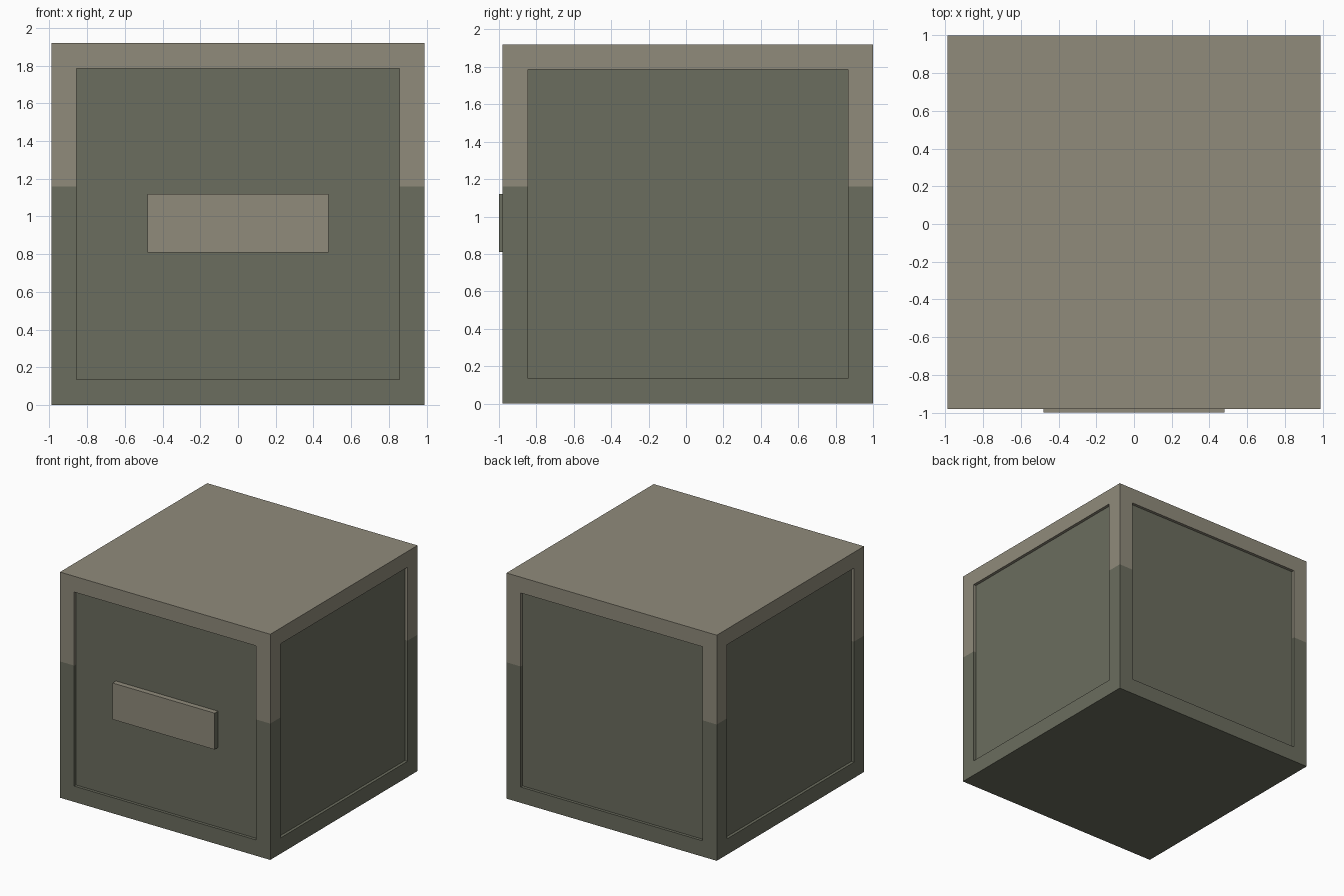
import bpy
import bmesh
from mathutils import Matrix, Vector

if "Cube" in bpy.data.objects:
    bpy.data.objects.remove(bpy.data.objects["Cube"], do_unlink=True)


def make_material(name, srgb):
    linear = [((c / 255 + 0.055) / 1.055) ** 2.4 for c in srgb] + [1.0]
    mat = bpy.data.materials.new(name)
    mat.use_nodes = True
    mat.diffuse_color = linear
    mat.node_tree.nodes["Principled BSDF"].inputs["Base Color"].default_value = linear
    return mat


LIGHT, DARK = 0, 1
materials = [make_material("warm stone", (144, 139, 123)),
             make_material("dark olive", (107, 109, 94))]


def new_box(low, high):
    low, high = Vector(low), Vector(high)
    bm = bmesh.new()
    place = Matrix.Translation((low + high) / 2) @ Matrix.Diagonal((*(high - low), 1))
    bmesh.ops.create_cube(bm, size=1, matrix=place)
    bm.normal_update()
    return bm


def finish(bm, name):
    mesh = bpy.data.meshes.new(name)
    bm.to_mesh(mesh)
    bm.free()
    for mat in materials:
        mesh.materials.append(mat)
    obj = bpy.data.objects.new(name, mesh)
    bpy.context.collection.objects.link(obj)


# Crate body: each side has a frame around a sunken panel
split, border, depth = 1.16, 0.19, 0.025
bm = new_box((-0.99, -0.98, 0), (0.99, 1.0, 1.92))
panels = [f for f in bm.faces if abs(f.normal.z) < 0.5]
bmesh.ops.inset_individual(bm, faces=panels, thickness=border)
bmesh.ops.inset_individual(bm, faces=panels, thickness=0, depth=-depth)

# Two-tone frame split at one height
bmesh.ops.bisect_plane(bm, geom=bm.verts[:] + bm.edges[:] + bm.faces[:],
                       plane_co=(0, 0, split), plane_no=(0, 0, 1))
bm.normal_update()
for face in bm.faces:
    center = face.calc_center_median()
    # Panels are the upright faces looking outward from inside the border
    offset = center - Vector((0, 0.01, 0))
    sunken = abs(face.normal.z) < 0.5 and 0.9 < face.normal.dot(offset) < 0.99 - depth / 2
    face.material_index = LIGHT if center.z > split and not sunken else DARK
finish(bm, "crate_body")

# Raised plate on the front panel, with dark ends and underside
bm = new_box((-0.48, -1.0, 0.81), (0.48, depth - 0.98, 1.12))
for face in bm.faces:
    n = face.normal
    face.material_index = LIGHT if n.y < -0.5 or n.z > 0.5 else DARK
finish(bm, "front_plate")
